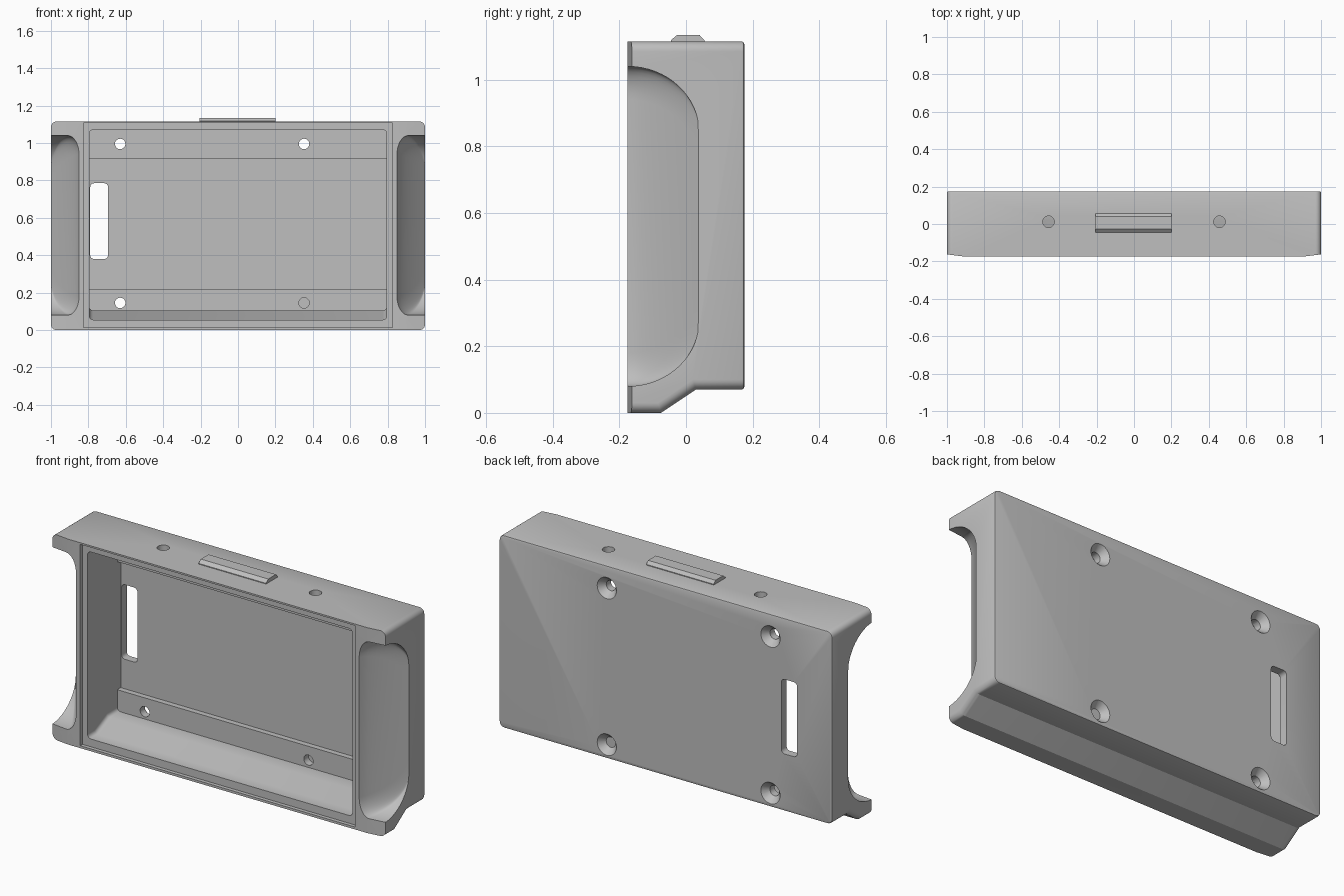
import bpy, bmesh, math
from mathutils import Matrix

if "Cube" in bpy.data.objects:
    bpy.data.objects.remove(bpy.data.objects["Cube"])

grey = bpy.data.materials.new("light grey plastic")
grey.use_nodes = True
COLOUR = (0.52, 0.52, 0.52, 1)
grey.diffuse_color = COLOUR
grey.node_tree.nodes["Principled BSDF"].inputs["Base Color"].default_value = COLOUR


def finish(bm, name):
    bmesh.ops.recalc_face_normals(bm, faces=bm.faces[:])
    mesh = bpy.data.meshes.new(name)
    bm.to_mesh(mesh)
    bm.free()
    mesh.materials.append(grey)
    ob = bpy.data.objects.new(name, mesh)
    bpy.context.collection.objects.link(ob)
    return ob


def prism(points, lo, hi, axis):
    """Extrude a 2D profile along x, y or z."""
    place = {"x": lambda a, b, c: (c, a, b),
             "y": lambda a, b, c: (a, c, b),
             "z": lambda a, b, c: (a, b, c)}[axis]
    bm = bmesh.new()
    ends = [[bm.verts.new(place(a, b, c)) for a, b in points] for c in (lo, hi)]
    bm.faces.new(ends[0])
    bm.faces.new(ends[1])
    n = len(points)
    for i in range(n):
        j = (i + 1) % n
        bm.faces.new((ends[0][i], ends[0][j], ends[1][j], ends[1][i]))
    bmesh.ops.recalc_face_normals(bm, faces=bm.faces[:])
    return bm


def bevel(bm, rule, width, segments):
    edges = [e for e in bm.edges if rule(e.verts[0].co, e.verts[1].co)]
    bmesh.ops.bevel(bm, geom=edges, offset=width, segments=segments,
                    profile=0.5, affect="EDGES", clamp_overlap=True)


def rectangle(x0, x1, z0, z1):
    return [(x0, z0), (x1, z0), (x1, z1), (x0, z1)]


def cone(r1, r2, depth, matrix):
    bm = bmesh.new()
    bmesh.ops.create_cone(bm, cap_ends=True, segments=32, radius1=r1,
                          radius2=r2, depth=depth, matrix=matrix)
    return bm


def cut(target, bm):
    cutter = finish(bm, "cutter")
    cutter.hide_render = True
    mod = target.modifiers.new("cut", "BOOLEAN")
    mod.operation = "DIFFERENCE"
    mod.solver = "EXACT"
    mod.object = cutter
    bpy.context.view_layer.objects.active = target
    bpy.ops.object.modifier_apply(modifier=mod.name)
    bpy.data.objects.remove(cutter)


def end_edge(a, b):
    return abs(a.x - b.x) < 1e-5 and abs(a.y - b.y) > 1e-3


def grip_scoop(side, steps=16, arc=8):
    """Hollow that widens toward the front corner of one end."""
    sections = []
    for i in range(-1, steps + 1):
        angle = max(i, 0) / steps * math.pi / 2
        t = math.sin(angle)
        y = -0.175 + 0.215 * t if i >= 0 else -0.25
        half = 0.28 + 0.2 * math.cos(angle)
        wall = 0.85 + 0.152 * t ** 1.2
        rx, rz = 0.06 * (1 - t) + 0.001, 0.1
        upper = [(1.15, half)]
        for k in range(arc + 1):
            q = k / arc * math.pi / 2
            upper.append((wall + rx * (1 - math.sin(q)),
                          half - rz * (1 - math.cos(q))))
        loop = upper + [(x, -z) for x, z in reversed(upper)]
        sections.append([(side * x, y, 0.56 + z) for x, z in loop])
    bm = bmesh.new()
    rings = [[bm.verts.new(p) for p in s] for s in sections]
    n = len(rings[0])
    for a, b in zip(rings, rings[1:]):
        for i in range(n):
            j = (i + 1) % n
            bm.faces.new((a[i], a[j], b[j], b[i]))
    bm.faces.new(rings[0])
    bm.faces.new(rings[-1])
    return bm


# Outer shell with a stepped underside and rounded ends
shell = prism([(-0.175, 0), (-0.075, 0), (0.03, 0.07), (0.175, 0.07),
               (0.175, 1.115), (-0.175, 1.115)], -1, 1, "x")
bevel(shell, end_edge, 0.03, 6)
bevel(shell, lambda a, b: min(a.y, b.y) > 0.1749, 0.008, 2)
housing = finish(shell, "housing")

# Main cavity with a sloped floor and two raised mounting rails
cavity = prism([(-0.25, 0.055), (-0.09, 0.055), (0.015, 0.105), (0.1, 0.105),
                (0.1, 0.22), (0.13, 0.22), (0.13, 0.915), (0.1, 0.915),
                (0.1, 1.07), (-0.25, 1.07)], -0.795, 0.795, "x")
bevel(cavity, lambda a, b: end_edge(a, b) and (a.y + b.y) / 2 < 0.1, 0.02, 4)
cut(housing, cavity)

# Shallow seat around the opening
cut(housing, prism(rectangle(-0.825, 0.825, 0.013, 1.106), -0.25, -0.155, "y"))

# Finger hollows and slanted front faces on both ends
for side in (1, -1):
    cut(housing, grip_scoop(side))
    cut(housing, prism([(side * 0.9, -0.175), (side * 1.05, -0.156),
                        (side * 1.05, -0.25), (side * 0.9, -0.25)],
                       -0.1, 1.3, "z"))

# Slot in the back wall
slot = prism(rectangle(-0.79, -0.695, 0.38, 0.785), 0.05, 0.25, "y")
bevel(slot, lambda a, b: abs(a.y - b.y) > 0.1, 0.02, 4)
cut(housing, slot)

# Countersunk screw holes in the back
turn = Matrix.Rotation(-math.pi / 2, 4, "X")
for x in (-0.63, 0.353):
    for z in (0.145, 0.995):
        cut(housing, cone(0.028, 0.028, 0.3, Matrix.Translation((x, 0.15, z)) @ turn))
        cut(housing, cone(0.028, 0.062, 0.04, Matrix.Translation((x, 0.16, z)) @ turn))

# Round holes in the top wall
for x in (-0.457, 0.457):
    cut(housing, cone(0.031, 0.031, 0.2, Matrix.Translation((x, 0.012, 1.1))))

# Raised tab on top
tab = finish(prism([(-0.045, 1.11), (0.055, 1.11), (0.055, 1.119),
                    (0.04, 1.135), (-0.026, 1.135), (-0.045, 1.119)],
                   -0.205, 0.2, "x"), "top_tab")

for ob in (housing, tab):
    bpy.ops.object.select_all(action="DESELECT")
    ob.select_set(True)
    bpy.context.view_layer.objects.active = ob
    bpy.ops.object.shade_smooth_by_angle(angle=math.radians(30))
